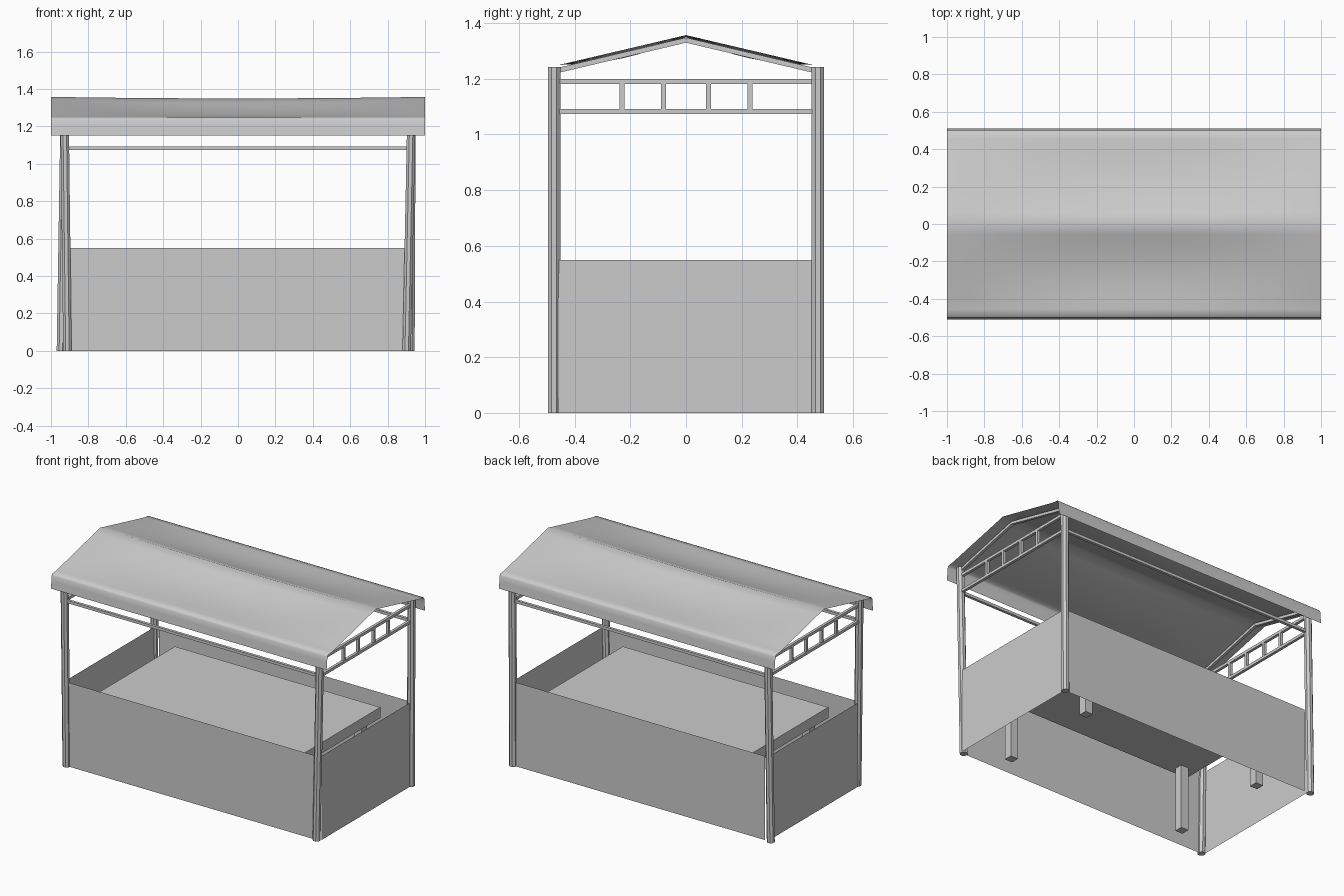
import bpy, math
from mathutils import Vector

if "Cube" in bpy.data.objects:
    bpy.data.objects.remove(bpy.data.objects["Cube"])

grey = bpy.data.materials.new("plain grey")
grey.diffuse_color = (0.6, 0.6, 0.6, 1)
grey.use_nodes = True
grey.node_tree.nodes["Principled BSDF"].inputs["Base Color"].default_value = grey.diffuse_color


def make(name, verts, faces, smooth=False):
    me = bpy.data.meshes.new(name)
    me.from_pydata(verts, [], faces)
    me.materials.append(grey)
    me.update()
    ob = bpy.data.objects.new(name, me)
    bpy.context.collection.objects.link(ob)
    if smooth:
        me.polygons.foreach_set("use_smooth", [True] * len(me.polygons))
    return ob


def prism(name, a, b, r, sides=4):
    """Straight bar from a to b; r is half the width across flats."""
    a, b = Vector(a), Vector(b)
    d = (b - a).normalized()
    if abs(d.z) > 0.9:                       # upright: level ends
        u, v = Vector((1, 0, 0)), Vector((0, 1, 0))
    else:
        u = d.cross(Vector((0, 0, 1))).normalized()
        v = u.cross(d)
    rad = r / math.cos(math.pi / sides)
    ring = []
    for i in range(sides):
        t = math.pi * (2 * i + 1) / sides
        ring.append(u * rad * math.cos(t) + v * rad * math.sin(t))
    verts = [a + p for p in ring] + [b + p for p in ring]
    faces = [(i, (i + 1) % sides, (i + 1) % sides + sides, i + sides) for i in range(sides)]
    faces += [tuple(reversed(range(sides))), tuple(range(sides, 2 * sides))]
    return make(name, verts, faces)


def box(name, x, y, z):
    """Box from three (min, max) ranges."""
    verts = [(i, j, k) for k in z for j in y for i in x]
    return make(name, verts, [(0, 2, 3, 1), (4, 5, 7, 6), (0, 1, 5, 4),
                              (1, 3, 7, 5), (3, 2, 6, 7), (2, 0, 4, 6)])


PX, PY = 0.927, 0.474                        # corner post centres

# corner posts, each leaning slightly
for name, sx, sy, foot in (("front_left", -1, -1, -0.912), ("front_right", 1, -1, 0.902),
                           ("back_left", -1, 1, -0.947), ("back_right", 1, 1, 0.922)):
    prism(name + "_post", (foot, sy * PY, 0), (sx * PX, sy * PY, 1.243), 0.0225, 8)

# thin counter panels between the posts
for name, s in (("front", -1), ("back", 1)):
    y = s * PY
    make(name + "_panel", [(-0.905, y, 0), (0.9, y, 0), (0.9, y, 0.55), (-0.905, y, 0.55)],
         [(0, 1, 2, 3)[::-s]])
    prism(name + "_rail", (-0.91, y, 1.083), (0.91, y, 1.083), 0.009)
for name, s in (("left", -1), ("right", 1)):
    x = s * PX
    make(name + "_panel", [(x, -0.46, 0), (x, 0.46, 0), (x, 0.46, 0.55), (x, -0.46, 0.55)],
         [(0, 1, 2, 3)[::s]])
    # end truss and gable rafters
    for z, part in ((1.083, "lower"), (1.19, "upper")):
        prism(f"{name}_truss_{part}_bar", (x, -0.46, z), (x, 0.46, z), 0.009)
    for y in (-0.23, -0.08, 0.08, 0.23):
        prism(name + "_truss_strut", (x, y, 1.09), (x, y, 1.183), 0.009)
    for sy in (-1, 1):
        prism(name + "_rafter", (x, sy * 0.465, 1.229), (x, 0, 1.339), 0.009)

# table
box("table_top", (-0.745, 0.745), (-0.41, 0.41), (0.42, 0.49))
for x in (-0.65, 0.65):
    for y in (-0.34, 0.34):
        box("table_leg", (x - 0.027, x + 0.027), (y - 0.027, y + 0.027), (0, 0.42))

# fabric roof: sagging sheet with hanging valances
half = [(0.51, 1.153), (0.505, 1.2), (0.502, 1.235), (0.495, 1.246), (0.455, 1.25)]
half += [(0.455 * (1 - i / 8), 1.25 + 0.107 * i / 8) for i in range(1, 9)]
profile = [(-y, z) for y, z in half] + half[-2::-1]
NX, n = 24, len(profile)
verts = []
for i in range(NX + 1):
    x = -1 + 2 * i / NX
    slack = max(0, 1 - (x / PX) ** 2)
    for y, z in profile:
        t = abs(y) / 0.455
        dip = 0.007 * (1 - t) + 0.026 * math.sin(math.pi * t) if t < 1 else 0
        verts.append((x, y, z - dip * slack))
faces = [(i * n + j, (i + 1) * n + j, (i + 1) * n + j + 1, i * n + j + 1)
         for i in range(NX) for j in range(n - 1)]
make("fabric_roof", verts, faces, smooth=True)
